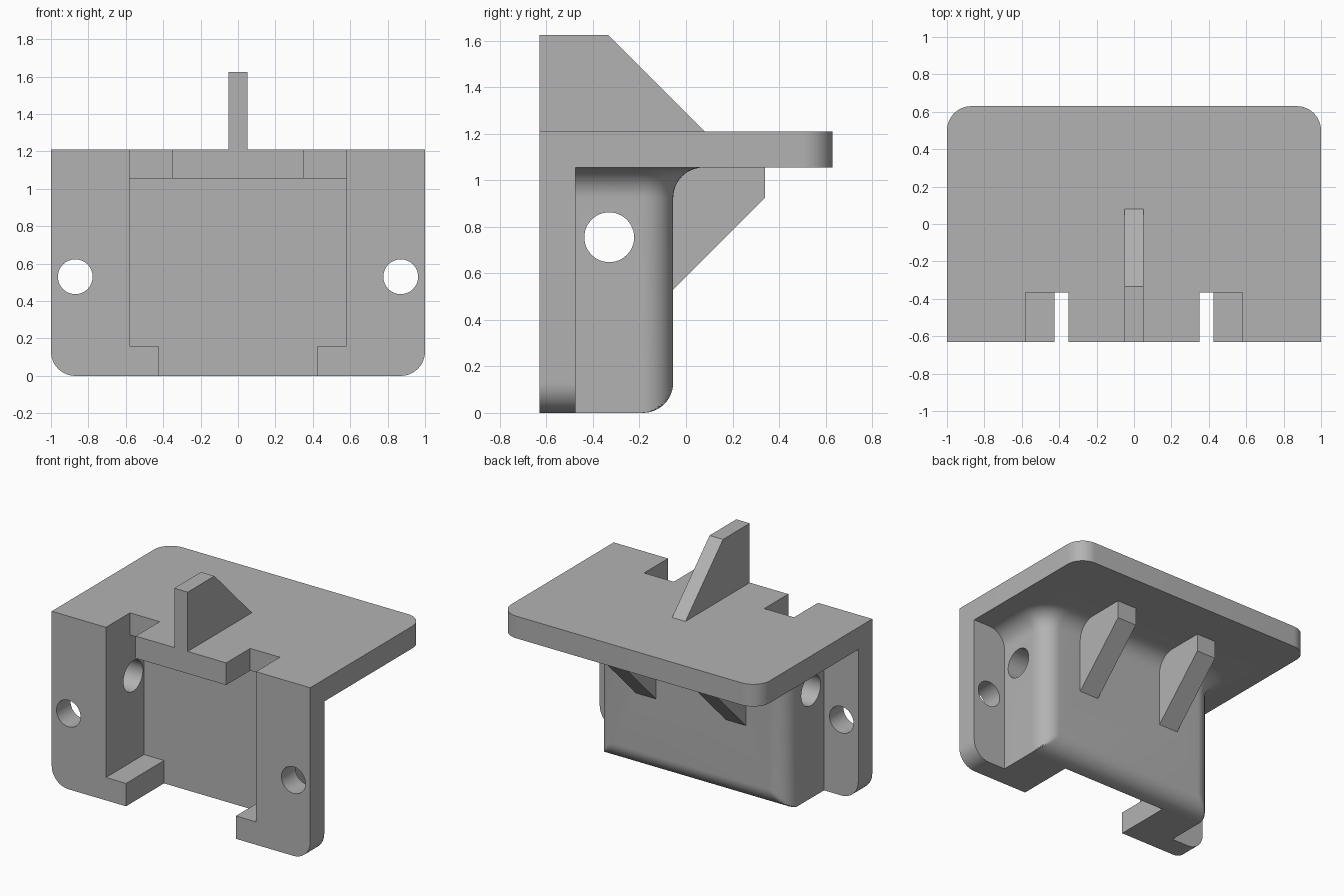
import bpy, bmesh
from math import sin, cos, pi, sqrt

cube = bpy.data.objects.get("Cube")
if cube:
    bpy.data.objects.remove(cube, do_unlink=True)

grey = bpy.data.materials.new("plain grey")
grey.use_nodes = True
COLOUR = (0.45, 0.45, 0.45, 1)
grey.diffuse_color = COLOUR
grey.node_tree.nodes["Principled BSDF"].inputs["Base Color"].default_value = COLOUR

# Shared dimensions
FRONT, BACK, TOP = -0.63, 0.63, 1.21
T = 0.155                 # wall thickness
R = 0.13                  # fillet radius
WALL_Y = -0.055           # rear face of the housing
UNDER = TOP - T           # underside of the shelf
HALF_IN = 0.58            # half width of the pocket
HALF_OUT = HALF_IN + T


def loft(name, rings):
    """Skin a stack of equal-length rings and cap both ends."""
    bm = bmesh.new()
    rows = [[bm.verts.new(p) for p in ring] for ring in rings]
    for a, b in zip(rows, rows[1:]):
        for i in range(len(a)):
            j = (i + 1) % len(a)
            bm.faces.new((a[i], a[j], b[j], b[i]))
    bm.faces.new(rows[0])
    bm.faces.new(rows[-1])
    bmesh.ops.remove_doubles(bm, verts=bm.verts, dist=1e-5)
    bmesh.ops.dissolve_degenerate(bm, edges=bm.edges, dist=1e-5)
    bmesh.ops.recalc_face_normals(bm, faces=bm.faces)
    mesh = bpy.data.meshes.new(name)
    bm.to_mesh(mesh)
    bm.free()
    mesh.materials.append(grey)
    obj = bpy.data.objects.new(name, mesh)
    bpy.context.collection.objects.link(obj)
    return obj


def prism(name, axis, profile, lo, hi):
    """Extrude a 2D profile along x, y or z."""
    place = {"x": lambda a, b, d: (d, a, b),
             "y": lambda a, b, d: (a, d, b),
             "z": lambda a, b, d: (a, b, d)}[axis]
    return loft(name, [[place(a, b, d) for a, b in profile] for d in (lo, hi)])


def arc(cx, cy, r, start, end, steps=12):
    return [(cx + r * cos(start + (end - start) * i / steps),
             cy + r * sin(start + (end - start) * i / steps)) for i in range(steps + 1)]


def circle(cx, cy, r):
    return arc(cx, cy, r, 0, 2 * pi, 48)[:-1]


def box(name, x0, x1, y0, y1, z0, z1):
    return prism(name, "z", [(x0, y0), (x1, y0), (x1, y1), (x0, y1)], z0, z1)


def combine(target, other, operation):
    mod = target.modifiers.new(operation.lower(), "BOOLEAN")
    mod.operation = operation
    mod.solver = "EXACT"
    mod.object = other
    other.hide_render = True
    bpy.context.view_layer.objects.active = target
    bpy.ops.object.modifier_apply(modifier=mod.name)
    bpy.data.objects.remove(other, do_unlink=True)


# Front plate with rounded lower corners
plate = arc(-1 + R, R, R, pi, 1.5 * pi) + arc(1 - R, R, R, 1.5 * pi, 2 * pi)
bracket = prism("mounting_bracket", "y", plate + [(1, TOP), (-1, TOP)], FRONT, FRONT + T)

# Shelf with rounded rear corners
shelf_profile = [(-1, FRONT), (1, FRONT)]
shelf_profile += arc(1 - R, BACK - R, R, 0, pi / 2) + arc(-1 + R, BACK - R, R, pi / 2, pi)
shelf = prism("shelf", "z", shelf_profile, UNDER, TOP)


# Housing: rounded rear edges, rounded lower edge, flared into the shelf
def housing_ring(z, flare, limit):
    cx, cy, r = HALF_OUT - R, WALL_Y - R, R + flare
    ring = [(-HALF_OUT - flare, FRONT + T / 2), (HALF_OUT + flare, FRONT + T / 2)]
    ring += arc(cx, cy, r, 0, pi / 2) + arc(-cx, cy, r, pi / 2, pi)
    return [(x, min(y, limit), z) for x, y in ring]


angles = [i * pi / 24 for i in range(13)]
rings = [housing_ring(R - R * cos(a), 0, WALL_Y - R + R * sin(a)) for a in angles]
rings += [housing_ring(UNDER - R + R * sin(a), R - R * cos(a), 1) for a in angles]
rings.append(housing_ring(UNDER + T / 2, R, 1))
housing = loft("housing", rings)

for part in (shelf, housing):
    combine(bracket, part, "UNION")

# Pocket in the front, leaving two retaining tabs at the bottom
half = [(0.425, -0.1), (0.425, 0.16), (HALF_IN, 0.16), (HALF_IN, UNDER)]
pocket = prism("pocket_cutter", "y", half + [(-x, z) for x, z in reversed(half)],
               FRONT - 0.1, WALL_Y - T)
combine(bracket, pocket, "DIFFERENCE")

# Shelf notches and screw holes, mirrored
for side in (-1, 1):
    x0, x1 = sorted((side * 0.35, side * HALF_IN))
    notch = box("notch_cutter", x0, x1, FRONT - 0.1, -0.365, UNDER - 0.1, TOP + 0.1)
    combine(bracket, notch, "DIFFERENCE")
    screw = prism("screw_hole_cutter", "y", circle(side * 0.87, 0.53, 0.093),
                  FRONT - 0.1, FRONT + T + 0.1)
    combine(bracket, screw, "DIFFERENCE")

# Cable hole through both side walls
cable = prism("cable_hole_cutter", "x", circle(-0.33, 0.755, 0.107), -0.95, 0.95)
combine(bracket, cable, "DIFFERENCE")

# Upright fin on the shelf
fin = prism("top_fin", "x", [(FRONT, TOP - 0.08), (0.08, TOP - 0.08), (0.08, TOP),
                             (-0.335, 1.625), (FRONT, 1.625)], -0.052, 0.052)
combine(bracket, fin, "UNION")

# Two gussets under the shelf
for x in (-0.347, 0.347):
    gusset = prism("gusset", "x", [(-0.1, 0.485), (0.34, 0.925), (0.34, UNDER + 0.05),
                                   (-0.1, UNDER + 0.05)], x - T / 2, x + T / 2)
    combine(bracket, gusset, "UNION")

# Smooth curves, sharp edges
bpy.ops.object.select_all(action="DESELECT")
bracket.select_set(True)
bpy.context.view_layer.objects.active = bracket
bpy.ops.object.shade_smooth_by_angle(angle=pi / 6)
